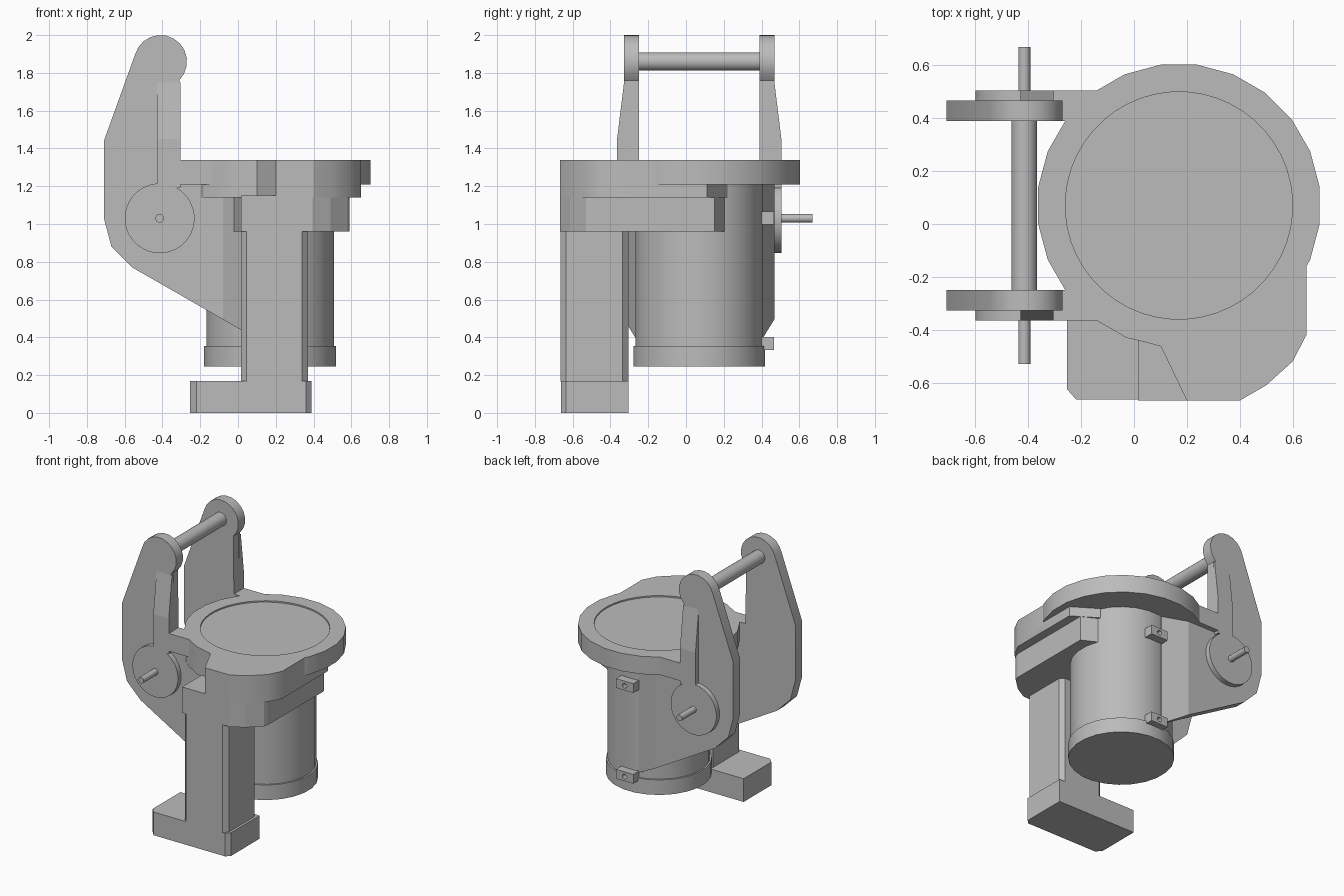
import bpy, bmesh, math
from mathutils import Vector

if "Cube" in bpy.data.objects:
    bpy.data.objects.remove(bpy.data.objects["Cube"])

grey = bpy.data.materials.new("plain grey")
grey.use_nodes = True
grey.diffuse_color = (0.5, 0.5, 0.5, 1)
grey.node_tree.nodes["Principled BSDF"].inputs["Base Color"].default_value = (0.5, 0.5, 0.5, 1)

CX, CY = 0.17, 0.07      # axis of the canister; CY is also the mirror plane
PX = -0.415              # lever pivot


def prism(name, pts, axis, lo, hi, tweak=None):
    """Extrude a 2D outline along an axis; the outline uses the other two axes in order."""
    def place(a, b, t):
        return {"x": (t, a, b), "y": (a, t, b), "z": (a, b, t)}[axis]
    bm = bmesh.new()
    low = [bm.verts.new(place(a, b, lo)) for a, b in pts]
    high = [bm.verts.new(place(a, b, hi)) for a, b in pts]
    bm.faces.new(low)
    bm.faces.new(high)
    n = len(pts)
    for i in range(n):
        j = (i + 1) % n
        bm.faces.new((low[i], low[j], high[j], high[i]))
    if tweak:
        for v in bm.verts:
            tweak(v)
    bmesh.ops.recalc_face_normals(bm, faces=bm.faces)
    mesh = bpy.data.meshes.new(name)
    bm.to_mesh(mesh)
    bm.free()
    mesh.materials.append(grey)
    ob = bpy.data.objects.new(name, mesh)
    bpy.context.collection.objects.link(ob)
    return ob


def arc(cx, cy, r, start, end, n):
    return [(cx + r * math.cos(math.radians(start + (end - start) * i / n)),
             cy + r * math.sin(math.radians(start + (end - start) * i / n))) for i in range(n + 1)]


def disc(name, cx, cy, r, axis, lo, hi, n=24):
    half = 180 / n
    return smooth(prism(name, arc(cx, cy, r, half, half + 360, n)[:-1], axis, lo, hi))


def smooth(ob):
    bpy.ops.object.select_all(action="DESELECT")
    ob.select_set(True)
    bpy.context.view_layer.objects.active = ob
    bpy.ops.object.shade_smooth_by_angle(angle=math.radians(30))
    return ob


def rect(x0, x1, y0, y1):
    return [(x0, y0), (x1, y0), (x1, y1), (x0, y1)]


def combine(ob, other, operation):
    mod = ob.modifiers.new("cut", "BOOLEAN")
    mod.operation, mod.solver, mod.object = operation, "EXACT", other
    bpy.context.view_layer.objects.active = ob
    bpy.ops.object.modifier_apply(modifier=mod.name)
    bpy.data.objects.remove(other)


# Canister
disc("canister_body", CX, CY, 0.34, "z", 0.30, 1.25)
disc("canister_base", CX, CY, 0.352, "z", 0.245, 0.355)

# Top flange with front shelf, side ears and a shallow round recess
flange = disc("top_flange", CX, CY, 0.537, "z", 1.21, 1.34)
shelf = [(-0.19, -0.33), (-0.14, -0.365), (-0.03, -0.43), (0.10, -0.46), (0.20, -0.668),
         (0.40, -0.668), (0.50, -0.61), (0.60, -0.52), (0.652, -0.42), (0.652, 0.11),
         (0.48, 0.22), (-0.1, 0.22)]
combine(flange, prism("shelf", shelf, "z", 1.14, 1.34), "UNION")
for s in (1, -1):
    ear = rect(-0.43, -0.05, *sorted((CY + s * 0.32, CY + s * 0.435)))
    combine(flange, prism("ear", ear, "z", 1.21, 1.34), "UNION")
combine(flange, disc("recess", CX, CY, 0.43, "z", 1.33, 1.4, 48), "DIFFERENCE")
smooth(flange)

# Support block under the shelf
block = [(0.015, -0.668), (0.395, -0.668), (0.49, -0.615), (0.58, -0.53), (0.59, -0.50),
         (0.59, 0.15), (0.45, 0.22), (0.0, 0.2), (-0.05, -0.2), (0.015, -0.44)]
prism("support_block", block, "z", 0.96, 1.15)

# Leg and foot with chamfered corners
c = 0.03
leg = [(0.015, -0.665 + c), (0.015 + c, -0.665), (0.37 - c, -0.665), (0.37, -0.665 + c),
       (0.37, -0.305 - c), (0.37 - c, -0.305), (0.015 + c, -0.305), (0.015, -0.305 - c)]
prism("leg", leg, "z", 0.165, 0.97)
foot = [(-0.253, -0.625), (-0.22, -0.663), (0.36, -0.663), (0.388, -0.635),
        (0.388, -0.305), (-0.253, -0.305)]
prism("foot", foot, "z", 0, 0.17)

# Lever plates, webs, ribs, wheels and pivot pins on both sides
plate = arc(PX + 0.005, 1.86, 0.14, -45, 165, 12) + [
    (-0.71, 1.44), (-0.71, 1.03), (-0.67, 0.88), (-0.56, 0.77),
    (-0.08, 0.495), (-0.08, 1.21), (-0.305, 1.21)]
web = [(-0.08, 0.495), (0.10, 0.39), (0.10, 1.21), (-0.08, 1.21)]


def taper(v):
    # outer end of each web leans in to meet the canister
    if v.co.x > 0 and abs(v.co.y - CY) > 0.36:
        v.co.y = CY + math.copysign(0.333, v.co.y - CY)


for s, side in ((1, "back"), (-1, "front")):
    def y(d):
        return CY + s * d
    smooth(prism(side + "_lever_plate", plate, "y", y(0.32), y(0.398)))
    prism(side + "_web", web, "y", y(0.32), y(0.398), taper)
    rib = [(y(0.38), 1.75), (y(0.398), 1.75), (y(0.435), 1.45), (y(0.435), 1.19), (y(0.38), 1.19)]
    prism(side + "_rib", rib, "x", -0.43, -0.305)
    disc(side + "_wheel", PX, 1.03, 0.185, "y", y(0.39), y(0.435), 32)
    disc(side + "_pivot_pin", PX, 1.03, 0.023, "y", y(0.42), y(0.60), 16)

# Cross rod between the lever heads
disc("cross_rod", PX, 1.86, 0.049, "y", CY - 0.33, CY + 0.33, 20)

# Drilled tabs on the back of the canister
for name, z in (("upper_tab", 1.032), ("lower_tab", 0.368)):
    tab = prism(name, rect(0.10, 0.24, z - 0.034, z + 0.034), "y", 0.36, 0.467)
    combine(tab, disc("hole", CX, z, 0.018, "y", 0.43, 0.5, 12), "DIFFERENCE")
